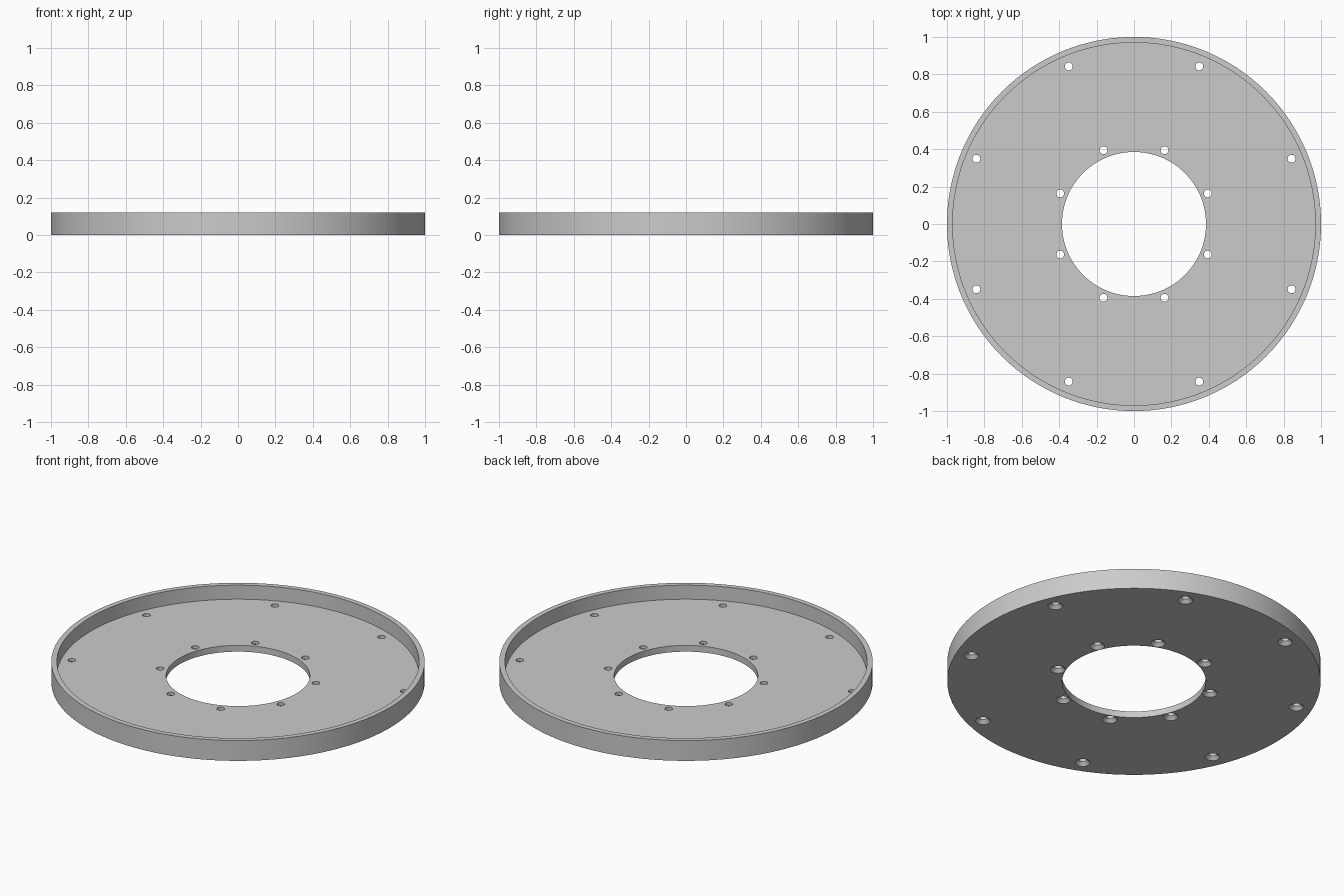
import bpy
import bmesh
from math import cos, sin, pi, radians

cube = bpy.data.objects.get("Cube")
if cube:
    bpy.data.objects.remove(cube, do_unlink=True)

HEIGHT, FLOOR = 0.12, 0.037
OUTER, WALL_INNER, BORE = 1.0, 0.97, 0.385
HOLE, SINK = 0.021, 0.04
HOLE_CIRCLES = (0.912, 0.427)

grey = bpy.data.materials.new("plain grey")
grey.use_nodes = True
colour = (0.6, 0.6, 0.6, 1)
grey.diffuse_color = colour
grey.node_tree.nodes["Principled BSDF"].inputs["Base Color"].default_value = colour


def lathe(bm, profile, segments, centre=(0, 0), closed=False):
    """Turn a (radius, z) profile about a vertical axis; open ends are capped."""
    rings = []
    for r, z in profile:
        rings.append([bm.verts.new((centre[0] + r * cos(2 * pi * i / segments),
                                    centre[1] + r * sin(2 * pi * i / segments), z))
                      for i in range(segments)])
    pairs = list(zip(rings, rings[1:]))
    if closed:
        pairs.append((rings[-1], rings[0]))
    else:
        bm.faces.new(rings[0])
        bm.faces.new(rings[-1])
    for a, b in pairs:
        for i in range(segments):
            j = (i + 1) % segments
            bm.faces.new((a[i], a[j], b[j], b[i]))


def make_object(name, bm):
    bmesh.ops.recalc_face_normals(bm, faces=bm.faces)
    mesh = bpy.data.meshes.new(name)
    bm.to_mesh(mesh)
    bm.free()
    mesh.materials.append(grey)
    obj = bpy.data.objects.new(name, mesh)
    bpy.context.collection.objects.link(obj)
    return obj


# Round plate with a raised rim and a central bore
bm = bmesh.new()
lathe(bm, [(BORE, 0), (OUTER, 0), (OUTER, HEIGHT), (WALL_INNER, HEIGHT),
           (WALL_INNER, FLOOR), (BORE, FLOOR)], 128, closed=True)
plate = make_object("rimmed_plate", bm)

# Two rings of eight screw holes, countersunk from below
bm = bmesh.new()
for radius in HOLE_CIRCLES:
    for k in range(8):
        a = radians(22.5 + 45 * k)
        lathe(bm, [(SINK, -0.02), (SINK, 0), (HOLE, SINK - HOLE), (HOLE, 0.06)],
              24, (radius * cos(a), radius * sin(a)))
cutter = make_object("screw_hole_cutter", bm)
cutter.hide_render = True

cut = plate.modifiers.new("screw holes", "BOOLEAN")
cut.operation = "DIFFERENCE"
cut.solver = "EXACT"
cut.object = cutter

# Apply the cut, drop the cutter and smooth the round walls
bpy.ops.object.select_all(action="DESELECT")
plate.select_set(True)
bpy.context.view_layer.objects.active = plate
bpy.ops.object.modifier_apply(modifier=cut.name)
bpy.data.objects.remove(cutter, do_unlink=True)
bpy.ops.object.shade_smooth_by_angle(angle=radians(30))
